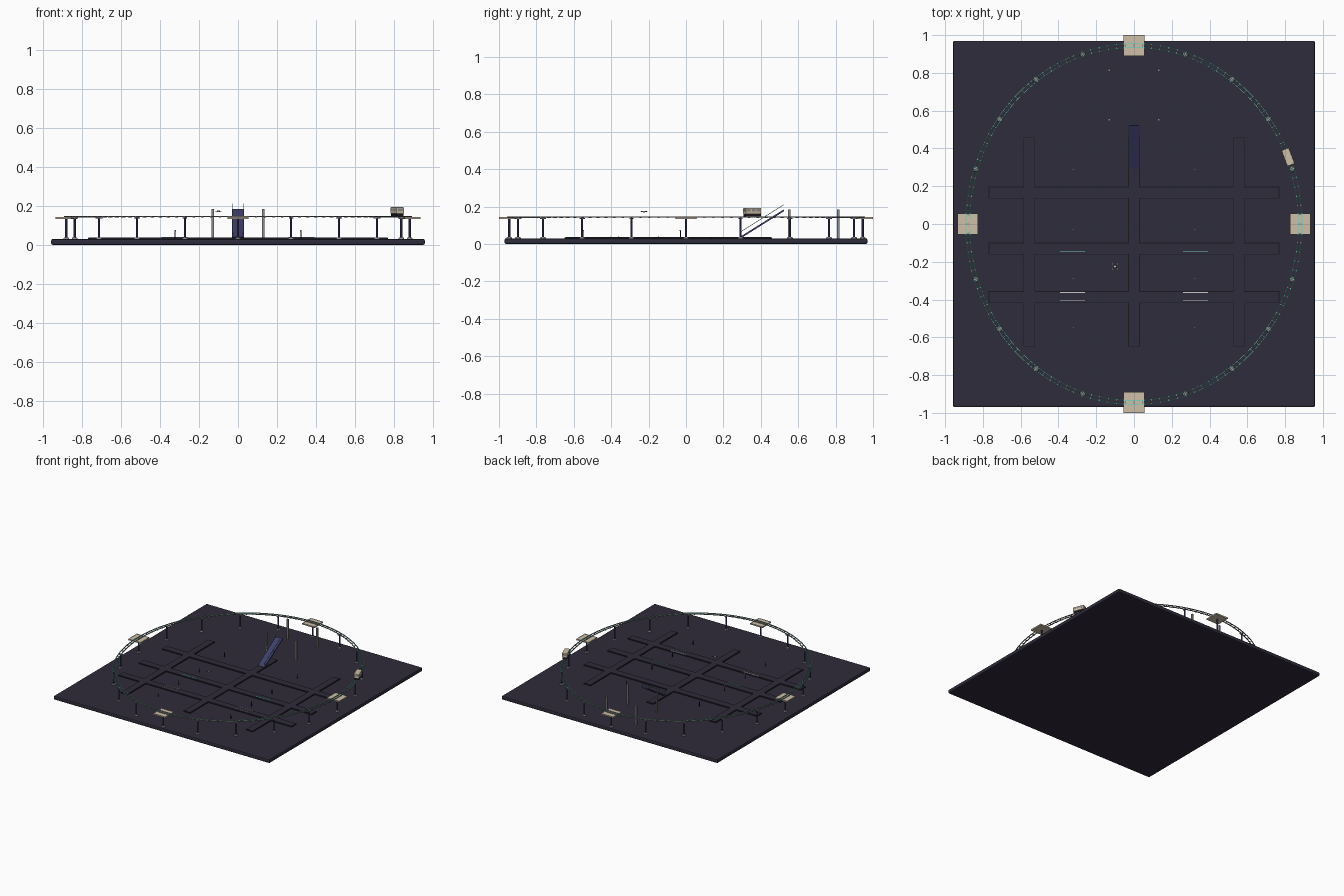
import bpy, bmesh, math
from mathutils import Matrix, Vector

if "Cube" in bpy.data.objects:
    bpy.data.objects.remove(bpy.data.objects["Cube"], do_unlink=True)


def material(name, r, g, b):
    m = bpy.data.materials.new(name)
    m.use_nodes = True
    m.diffuse_color = (r, g, b, 1)
    m.node_tree.nodes["Principled BSDF"].inputs["Base Color"].default_value = (r, g, b, 1)
    return m


ASPHALT = material("dark slate", 0.028, 0.025, 0.043)
KERB = material("near black", 0.01, 0.009, 0.014)
INDIGO = material("indigo", 0.05, 0.047, 0.14)
CREAM = material("cream", 0.62, 0.52, 0.39)
TEAL = material("teal light", 0.2, 0.65, 0.56)
STEEL = material("steel grey", 0.27, 0.27, 0.28)
PALE = material("pale grey", 0.6, 0.6, 0.64)

RX, RY, DECK = 0.88, 0.945, 0.03     # loop radii and ground level


def finish(bm, name, *mats):
    me = bpy.data.meshes.new(name)
    bmesh.ops.recalc_face_normals(bm, faces=bm.faces)
    bm.to_mesh(me)
    bm.free()
    for m in mats:
        me.materials.append(m)
    ob = bpy.data.objects.new(name, me)
    bpy.context.collection.objects.link(ob)
    return ob


def add_box(bm, centre, size, turn=0, tilt=0):
    mat = (Matrix.Translation(centre) @ Matrix.Rotation(turn, 4, 'Z')
           @ Matrix.Rotation(tilt, 4, 'X') @ Matrix.Diagonal((*size, 1)))
    bmesh.ops.create_cube(bm, size=1, matrix=mat)


def boxes(name, mat, items, bevel=0):
    """items: (centre, size[, turn[, tilt]])"""
    bm = bmesh.new()
    for item in items:
        add_box(bm, *item)
    ob = finish(bm, name, mat)
    if bevel:
        mod = ob.modifiers.new("Bevel", 'BEVEL')
        mod.width, mod.segments = bevel, 2
    return ob


def cylinders(name, mat, items, sides=10):
    """items: (x, y, z_low, z_high, radius_low, radius_high)"""
    bm = bmesh.new()
    for x, y, lo, hi, r1, r2 in items:
        bmesh.ops.create_cone(bm, cap_ends=True, segments=sides, radius1=r1, radius2=r2,
                              depth=hi - lo, matrix=Matrix.Translation((x, y, (lo + hi) / 2)))
    return finish(bm, name, mat)


def on_loop(t, offset=0):
    """Point on the loop, moved outwards by offset, with the heading there."""
    out = Vector((math.cos(t) / RX, math.sin(t) / RY)).normalized()
    p = Vector((RX * math.cos(t), RY * math.sin(t))) + out * offset
    return p.x, p.y, math.atan2(out.y, out.x)


def loop_rail(name, offset, lo, hi, half):
    """Square rail swept round the loop, lit on its top face."""
    bm = bmesh.new()
    n = 160
    rings = []
    for i in range(n):
        t = math.tau * i / n
        corners = [(-half, lo), (half, lo), (half, hi), (-half, hi)]
        rings.append([bm.verts.new((*on_loop(t, offset + d)[:2], z)) for d, z in corners])
    for i in range(n):
        a, b = rings[i], rings[(i + 1) % n]
        for k in range(4):
            m = (k + 1) % 4
            f = bm.faces.new((a[k], a[m], b[m], b[k]))
            f.material_index = 1 if k == 2 else 0
    return finish(bm, name, STEEL, TEAL)


# Ground slab
boxes("ground_slab", ASPHALT, [((0, 0, DECK / 2), (1.915, 1.94, DECK))], 0.008)

# Street grid: raised paving on a slightly wider dark kerb
streets = [((0, y), (1.53, 0.056)) for y in (0.166, -0.13, -0.387)]
streets += [((x, -0.095), (0.054, 1.1)) for x in (-0.555, 0, 0.555)]
boxes("street_kerbs", KERB, [((*c, DECK + 0.0015), (w + 0.008, d + 0.008, 0.005)) for c, (w, d) in streets])
boxes("street_paving", ASPHALT, [((*c, DECK + 0.003), (w, d, 0.008)) for c, (w, d) in streets])

# Light strips along the streets
for name, y, mat in (("teal_street_lights", -0.147, TEAL),
                     ("north_street_lights", -0.362, PALE),
                     ("south_street_lights", -0.405, STEEL)):
    boxes(name, mat, [((x, y, DECK + 0.009), (0.132, 0.005, 0.004)) for x in (-0.325, 0.325)])

# Elevated loop: two lit rails on cross ties
for side, off in (("inner", -0.01), ("outer", 0.01)):
    loop_rail(side + "_rail", off, 0.142, 0.148, 0.0025)
ties = []
for i in range(120):
    x, y, a = on_loop(math.tau * i / 120)
    ties.append(((x, y, 0.1415), (0.026, 0.006, 0.003), a))
boxes("track_ties", STEEL, ties)

# Pillars under the loop with footings and brackets
spots = [on_loop(math.tau * i / 20) for i in range(20)]
cylinders("loop_pillars", INDIGO, [(x, y, DECK, 0.136, 0.006, 0.006) for x, y, a in spots])
cylinders("pillar_footings", STEEL, [(x, y, DECK, DECK + 0.007, 0.016, 0.013) for x, y, a in spots])
boxes("pillar_brackets", STEEL, [((x, y, 0.137), (0.034, 0.012, 0.006), a) for x, y, a in spots])

# Four station platforms with an edging frame
stops = [(RX, 0), (-RX, 0), (0, RY), (0, -RY)]
boxes("station_platforms", CREAM, [((x, y, 0.1375), (0.11, 0.11, 0.009)) for x, y in stops], 0.001)
trim = []
for x, y in stops:
    for s in (-1, 1):
        trim.append(((x + s * 0.0535, y, 0.1415), (0.003, 0.11, 0.004)))
        trim.append(((x, y + s * 0.0535, 0.1415), (0.11, 0.003, 0.004)))
boxes("platform_edging", STEEL, trim)

# Train car riding on the loop
tx, ty, ta = on_loop(math.radians(22))
boxes("train_chassis", KERB, [((tx, ty, 0.154), (0.034, 0.086, 0.012), ta)])
boxes("train_body", CREAM, [((tx, ty, 0.176), (0.042, 0.09, 0.034), ta)], 0.004)
along = Vector((-math.sin(ta), math.cos(ta), 0))
centre = Vector((tx, ty, 0.18))
panes = [(centre + along * s, (0.0435, 0.02, 0.012), ta) for s in (-0.027, 0, 0.027)]
panes.append((centre, (0.028, 0.0915, 0.012), ta))
boxes("train_windows", STEEL, panes)

# Ramp with handrails
low, high = Vector((0, 0.295, 0.037)), Vector((0, 0.523, 0.18))
run = high - low
mid, length, slope = (low + high) / 2, run.length, math.atan2(run.z, run.y)
boxes("ramp", INDIGO, [(mid, (0.06, length, 0.009), 0, slope)])
boxes("ramp_handrails", TEAL, [(mid + Vector((s * 0.027, 0, 0.03)), (0.003, length, 0.003), 0, slope)
                               for s in (-1, 1)])
boxes("ramp_rail_posts", STEEL, [((s * 0.027, low.y + run.y * f, low.z + run.z * f + 0.015), (0.002, 0.002, 0.03))
                                 for s in (-1, 1) for f in (0.03, 0.5, 0.97)])

# Four tall posts behind the ramp
boxes("tall_posts", STEEL, [((x, y, (DECK + 0.185) / 2), (0.013, 0.013, 0.185 - DECK))
                            for x in (-0.13, 0.13) for y in (0.553, 0.815)])

# Street lamps
lamps = [(x, y) for x in (-0.322, 0.322) for y in (0.29, -0.03, -0.29, -0.55)]
cylinders("lamp_posts", KERB, [(x, y, DECK, 0.07, 0.003, 0.0025) for x, y in lamps], 8)
cylinders("lamp_heads", PALE, [(x, y, 0.069, 0.075, 0.004, 0.004) for x, y in lamps], 8)

# Hovering drone
dx, dy, dz = -0.1, -0.225, 0.173
boxes("drone_body", PALE, [((dx, dy, dz), (0.016, 0.012, 0.008))], 0.002)
boxes("drone_arms", KERB, [((dx, dy, dz), (0.04, 0.003, 0.003), s * math.radians(45)) for s in (-1, 1)])
cylinders("drone_rotors", STEEL, [(dx + a * 0.013, dy + b * 0.013, dz + 0.002, dz + 0.004, 0.006, 0.006)
                                  for a in (-1, 1) for b in (-1, 1)], 8)
